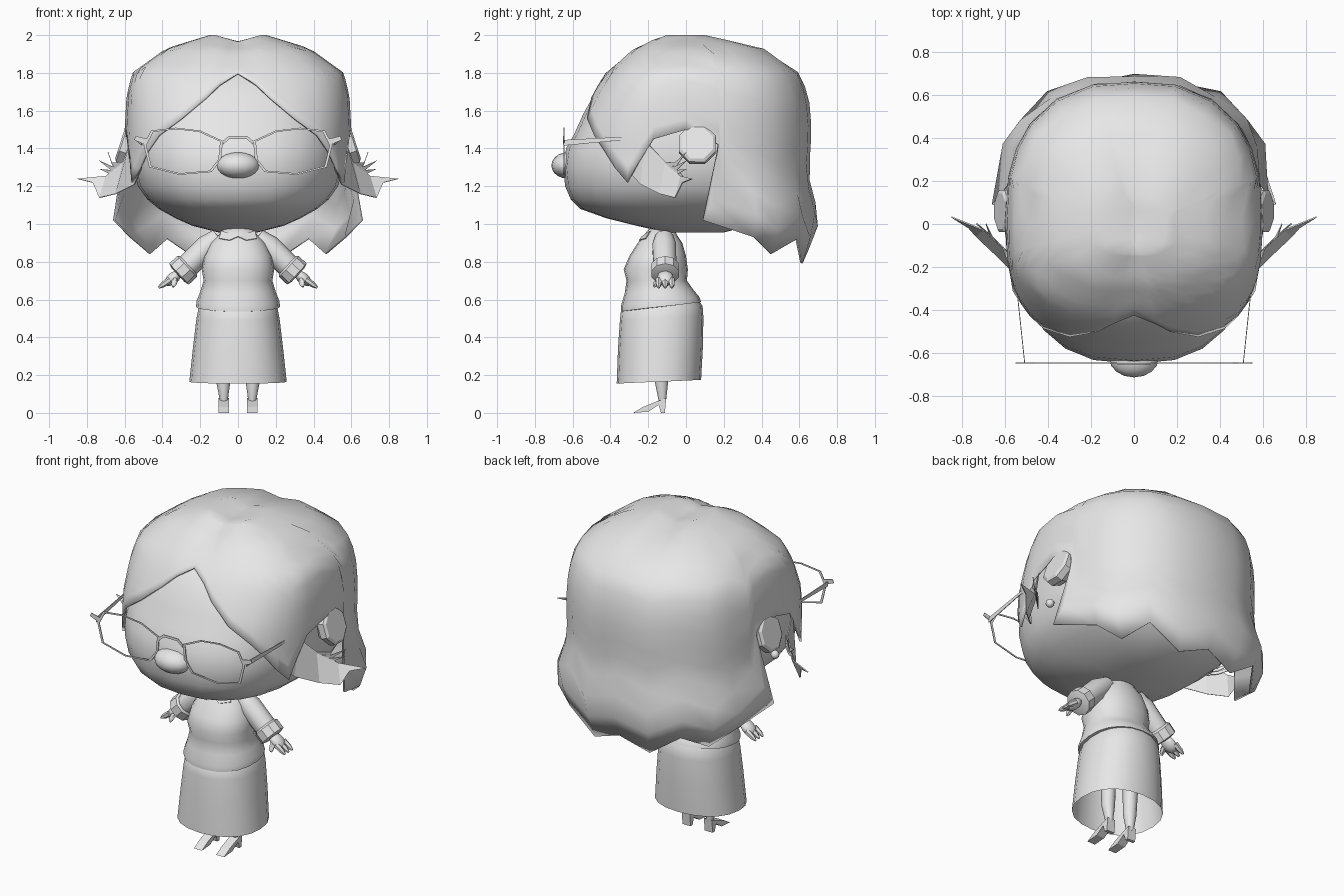
import bpy, bmesh
from math import sin, cos, pi, radians, copysign
from mathutils import Vector, Matrix

cube = bpy.data.objects.get("Cube")
if cube:
    bpy.data.objects.remove(cube)

grey = bpy.data.materials.new("plain_grey")
grey.use_nodes = True
grey.diffuse_color = (0.8, 0.8, 0.8, 1)
grey.node_tree.nodes["Principled BSDF"].inputs["Base Color"].default_value = (0.8, 0.8, 0.8, 1)


def finish(name, bm, smooth=None, solid=0):
    bmesh.ops.recalc_face_normals(bm, faces=bm.faces[:])
    me = bpy.data.meshes.new(name)
    bm.to_mesh(me)
    bm.free()
    me.materials.append(grey)
    ob = bpy.data.objects.new(name, me)
    bpy.context.collection.objects.link(ob)
    if smooth:
        bpy.ops.object.select_all(action='DESELECT')
        ob.select_set(True)
        bpy.context.view_layer.objects.active = ob
        bpy.ops.object.shade_smooth_by_angle(angle=radians(smooth))
    if solid:
        mod = ob.modifiers.new("thickness", 'SOLIDIFY')
        mod.thickness = solid
        mod.offset = -1
    return ob


def loft(name, rings, closed=True, caps="", smooth=None, solid=0):
    """Skin a list of equally long point rings."""
    bm = bmesh.new()
    rows = [[bm.verts.new(p) for p in r] for r in rings]
    n = len(rows[0])
    for a, b in zip(rows, rows[1:]):
        for i in range(n if closed else n - 1):
            j = (i + 1) % n
            bm.faces.new((a[i], a[j], b[j], b[i]))
    if "s" in caps:
        bm.faces.new(rows[0])
    if "e" in caps:
        bm.faces.new(rows[-1])
    return finish(name, bm, smooth, solid)


def plate(name, pts, solid=0.005):
    bm = bmesh.new()
    bm.faces.new([bm.verts.new(p) for p in pts])
    return finish(name, bm, solid=solid)


def ball(name, centre, radii, rot=None, u=14, v=10):
    bm = bmesh.new()
    m = Matrix.Translation(centre) @ (rot or Matrix()) @ Matrix.Diagonal((*radii, 1))
    bmesh.ops.create_uvsphere(bm, u_segments=u, v_segments=v, radius=1, matrix=m)
    return finish(name, bm, 60)


def tube(name, path, sides=10, smooth=50, caps="se"):
    """Straight limb from (point, radius) stations."""
    axis = (Vector(path[-1][0]) - Vector(path[0][0])).normalized()
    u = axis.cross(Vector((0, 1, 0))).normalized()
    w = axis.cross(u)
    rings = [[Vector(p) + r * (cos(2 * pi * i / sides) * u + sin(2 * pi * i / sides) * w)
              for i in range(sides)] for p, r in path]
    return loft(name, rings, caps=caps, smooth=smooth)


def oval(a, z, w, f, b, e=0.8):
    """Point on a squarish oval: half width w, front depth f, back depth b."""
    s, c = sin(a), cos(a)
    return Vector((copysign(abs(s) ** e, s) * w, -f * c ** e if c > 0 else b * (-c) ** e, z))


def sample(table, z):
    if z >= table[0][0]:
        return table[0][1:]
    for p, q in zip(table, table[1:]):
        if z >= q[0]:
            t = (p[0] - z) / (p[0] - q[0])
            return [m + (n - m) * t for m, n in zip(p[1:], q[1:])]
    return table[-1][1:]


# Head: height, half width, front depth, back depth
head = [(1.9, .2, .2, .3), (1.78, .42, .41, .48), (1.68, .5, .49, .53), (1.58, .54, .545, .55),
        (1.48, .555, .59, .56), (1.4, .56, .635, .56), (1.3, .555, .65, .55), (1.2, .53, .64, .52),
        (1.13, .48, .61, .49), (1.08, .42, .56, .45), (1.03, .33, .42, .4), (.99, .24, .26, .33),
        (.955, .1, .1, .2)]
loft("head", [[oval(2 * pi * i / 24, *r) for i in range(24)] for r in head], caps="se", smooth=60)

# Hair cap: outline by height, and hem height by angle from the front
hair = [(2, .15, .14, .14), (1.93, .38, .28, .42), (1.8, .56, .425, .6), (1.68, .59, .505, .65),
        (1.5, .6, .6, .665), (1.25, .6, .62, .65), (1.02, .68, .62, .71), (.84, .58, .56, .64),
        (.78, .58, .5, .63)]
hem = [(0, 1.8), (6, 1.74), (12, 1.67), (25, 1.56), (40, 1.47), (50, 1.38), (58, 1.29), (65, 1.22),
       (71, 1.33), (78, 1.45), (90, 1.5), (101, 1.42), (105, 1.02), (117, .93), (130, .84),
       (148, .92), (166, .79), (180, .86)]
columns = hem + [(-a, z) for a, z in hem[-2:0:-1]]
ROWS = 13


def hair_point(a, low, k):
    z = 2 - (2 - low) * (k / ROWS) ** 1.5
    p = oval(radians(a), z, *sample(hair, z))
    if abs(a) == 105 and z < 1.3:
        p.y -= .15 * (1.3 - z) / .28
    # centre parting
    p.z -= .035 * max(0, 1 - abs(p.x) / .12) * max(0, (z - 1.8) / .2)
    return p


rings = [[hair_point(a, low, k) for a, low in columns] for k in range(ROWS + 1)]
crown = [Vector((p.x * .1, p.y * .7, 1.968)) for p in rings[0]]
loft("hair", [crown] + rings, caps="s", smooth=50, solid=.012)

# Nose
ball("nose", (0, -.625, 1.31), (.115, .088, .07), u=16)

# Glasses: flat rims, bridge and temples
rim = [(.08, 1.44), (.2, 1.495), (.33, 1.51), (.46, 1.495), (.5, 1.42), (.47, 1.3), (.31, 1.26),
       (.14, 1.275), (.09, 1.34)]
GY = -.648

for s, side in ((1, "left"), (-1, "right")):
    mid = Vector((.29 * s, GY, 1.385))
    outer = [Vector((x * s, GY, z)) for x, z in rim]
    loft("glasses_rim_" + side, [outer, [mid + (p - mid) * .93 for p in outer]], solid=.004)
    plate("glasses_hinge_" + side, [(x * s, GY, z) for x, z in
                                    ((.49, 1.42), (.55, 1.445), (.54, 1.465), (.48, 1.45))], .004)
    plate("glasses_temple_" + side, [(.51 * s, GY, 1.415), (.55 * s, -.27, 1.45),
                                     (.55 * s, -.27, 1.465), (.51 * s, GY, 1.445)], .004)

    # Ear: tilted eight-sided disc, with an earring
    rot = Matrix.Rotation(radians(72 * s), 4, 'Y')
    place = Matrix.Translation((.595 * s, .06, 1.42)) @ rot
    discs = [[place @ Vector((cos(i * pi / 4 + .39) * .11 * r, sin(i * pi / 4 + .39) * .105 * r, h))
              for i in range(8)] for r, h in ((.7, -.06), (1, -.02), (1, .02), (.85, .03))]
    loft("ear_" + side, discs, caps="se")
    ball("earring_" + side, (.575 * s, -.04, 1.245), (.025,) * 3, u=10, v=8)

    # Front lock sweeping out over the cheek, with loose strands
    top = [(.48, -.42, 1.5), (.57, -.22, 1.44), (.61, -.11, 1.33), (.70, -.03, 1.255), (.85, .03, 1.24)]
    low = [(.47, -.42, 1.4), (.55, -.24, 1.21), (.65, -.14, 1.16), (.735, -.06, 1.14), (.77, -.02, 1.22)]
    loft("front_lock_" + side, [[(x * s, y, z) for x, y, z in r] for r in (top, low)],
         closed=False, solid=.006)
    for k, (x, z) in enumerate(((.69, 1.38), (.735, 1.335), (.73, 1.29))):
        root = 1.31 - k * .02
        plate(f"loose_strand_{side}_{k + 1}",
              [(.58 * s, -.14, root + .02), (.67 * s, -.06, root + .015),
               (x * s, 0, z), (.66 * s, -.06, root - .015), (.58 * s, -.14, root - .02)], .004)

    # Arm, cuff, hand and fingers
    tube("sleeve_" + side, [((.1 * s, -.115, .93), .05), ((.16 * s, -.115, .88), .066),
                            ((.29 * s, -.11, .755), .062)])
    tube("cuff_" + side, [((.262 * s, -.11, .782), .066), ((.27 * s, -.11, .775), .076),
                          ((.312 * s, -.11, .735), .076), ((.318 * s, -.11, .73), .05)], smooth=30)
    turn = Matrix.Rotation(radians(40 * s), 4, 'Y')
    ball("hand_" + side, (.345 * s, -.11, .712), (.055, .045, .03), turn, 10, 8)
    for k, y in enumerate((-.145, -.11, -.075)):
        tube(f"finger_{side}_{k + 1}", [((.36 * s, y, .705), .018), ((.4 * s, y, .677), .015),
                                        ((.42 * s, y, .663), .006)], 6)
    tube("thumb_" + side, [((.335 * s, -.14, .705), .017), ((.34 * s, -.165, .68), .014),
                           ((.343 * s, -.17, .667), .006)], 6)

    # Collar flap
    plate("collar_" + side, [(0, -.235, .935), (.09 * s, -.19, .965), (.1 * s, -.215, .925),
                             (.045 * s, -.25, .915)])

    # Leg and heeled shoe
    tube("leg_" + side, [((.08 * s, -.125, .4), .045), ((.078 * s, -.13, .17), .038),
                         ((.075 * s, -.125, .06), .02)])
    shoe = [(-.28, 0), (-.23, .03), (-.155, .06), (-.105, .078), (-.112, 0), (-.132, 0),
            (-.145, .042), (-.2, .006)]
    loft("shoe_" + side, [[((.075 + d) * s, y, z) for y, z in shoe] for d in (-.027, .027)],
         caps="se")

plate("glasses_bridge", [(x, GY, z) for x, z in
                         ((-.08, 1.42), (-.045, 1.45), (.045, 1.45), (.08, 1.42), (.08, 1.44),
                          (.05, 1.465), (-.05, 1.465), (-.08, 1.44))], .004)


# Clothes: height, half width, front y, back y, rise of the back edge
def garment(name, rows, caps):
    rings = []
    for z, w, y0, y1, tilt in rows:
        ring = []
        for i in range(20):
            a = 2 * pi * i / 20
            p = oval(a, z - tilt * cos(a), w, (y1 - y0) / 2, (y1 - y0) / 2, .9)
            p.y += (y0 + y1) / 2
            ring.append(p)
        rings.append(ring)
    return loft(name, rings, caps=caps, smooth=50)


garment("sweater", [(.98, .07, -.19, -.06, 0), (.945, .1, -.22, -.05, 0), (.9, .145, -.255, -.02, 0),
                    (.83, .18, -.3, 0, 0), (.76, .192, -.33, .01, 0), (.7, .182, -.315, .005, 0),
                    (.64, .2, -.325, .04, .01), (.59, .22, -.345, .07, .025),
                    (.562, .222, -.345, .08, .025), (.56, .19, -.32, .05, .025)], "se")
garment("skirt", [(.59, .19, -.32, .06, .02), (.55, .21, -.345, .088, .015),
                  (.5, .22, -.35, .092, .01), (.35, .238, -.36, .09, .008),
                  (.165, .258, -.367, .08, .01)], "")
